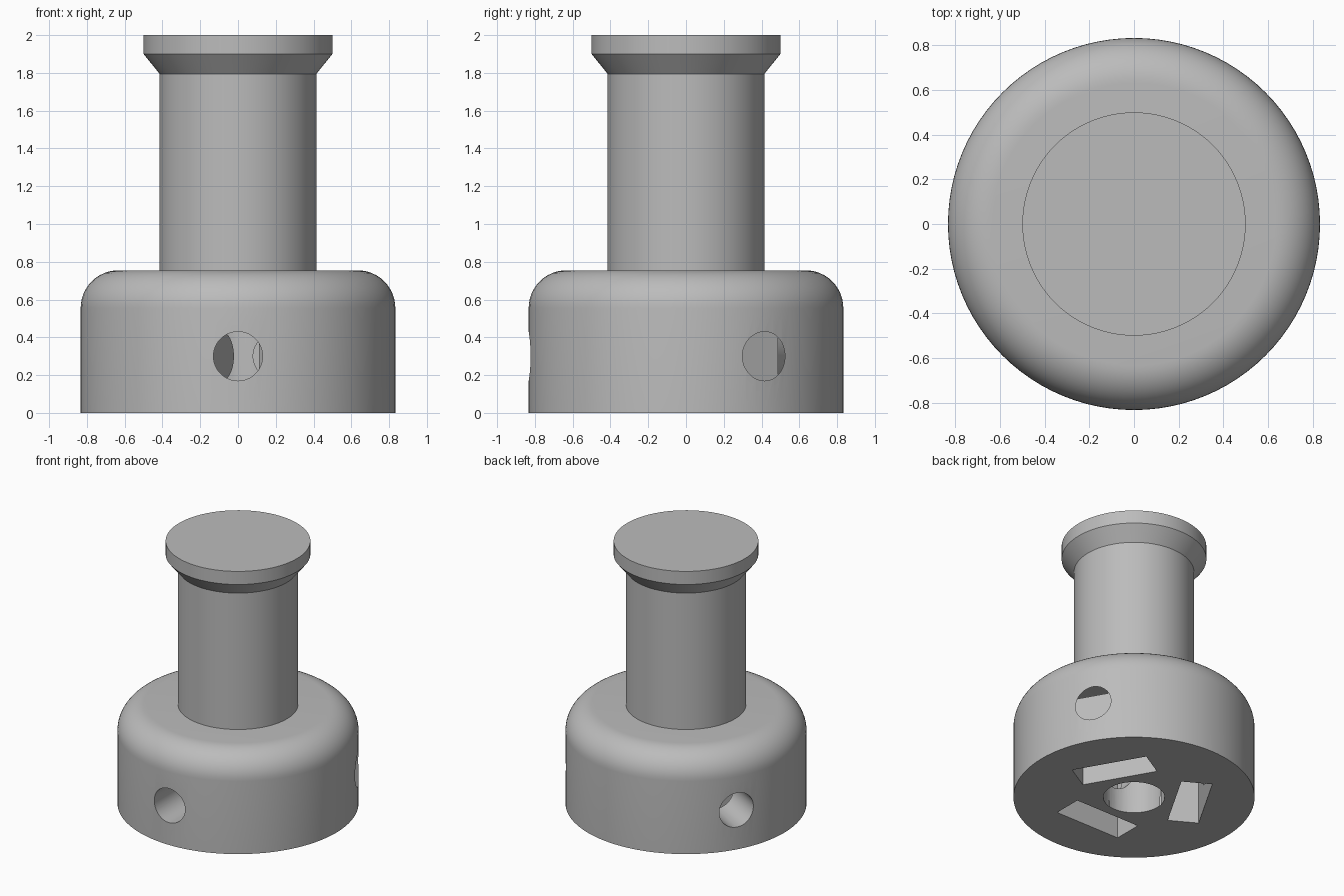
import bpy
import bmesh
from math import cos, sin, pi, radians
from mathutils import Matrix, Vector

cube = bpy.data.objects.get("Cube")
if cube:
    bpy.data.objects.remove(cube, do_unlink=True)

# One plain metal colour
METAL = (0.5, 0.5, 0.5, 1.0)
metal = bpy.data.materials.new("grey metal")
metal.use_nodes = True
metal.diffuse_color = METAL
metal.node_tree.nodes["Principled BSDF"].inputs["Base Color"].default_value = METAL


def add_object(name, bm):
    bmesh.ops.recalc_face_normals(bm, faces=bm.faces)
    mesh = bpy.data.meshes.new(name)
    bm.to_mesh(mesh)
    bm.free()
    mesh.materials.append(metal)
    obj = bpy.data.objects.new(name, mesh)
    bpy.context.collection.objects.link(obj)
    return obj


def lathe(name, profile, steps=96):
    """Spin an (r, z) profile around z; ends on the axis close it."""
    bm = bmesh.new()
    verts = [bm.verts.new((r, 0, z)) for r, z in profile]
    edges = [bm.edges.new(pair) for pair in zip(verts, verts[1:])]
    bmesh.ops.spin(bm, geom=verts + edges, cent=(0, 0, 0), axis=(0, 0, 1),
                   angle=2 * pi, steps=steps, use_merge=True)
    bmesh.ops.remove_doubles(bm, verts=bm.verts, dist=1e-5)
    return add_object(name, bm)


def cylinder_cutter(name, radius, depth, matrix):
    bm = bmesh.new()
    bmesh.ops.create_cone(bm, cap_ends=True, segments=64, radius1=radius,
                          radius2=radius, depth=depth, matrix=matrix)
    return add_object(name, bm)


def box_cutter(name, size, matrix):
    bm = bmesh.new()
    bmesh.ops.create_cube(bm, size=1, matrix=matrix @ Matrix.Diagonal((*size, 1)))
    return add_object(name, bm)


def shade(obj):
    bpy.ops.object.select_all(action='DESELECT')
    obj.select_set(True)
    bpy.context.view_layer.objects.active = obj
    bpy.ops.object.shade_smooth_by_angle(angle=radians(30))


# Base: wide drum with a rounded shoulder
R, H, FILLET = 0.833, 0.755, 0.2
shoulder = [(R - FILLET + FILLET * cos(a), H - FILLET + FILLET * sin(a))
            for a in (pi / 2 * i / 12 for i in range(13))]
base = lathe("base", [(0, 0), (R, 0)] + shoulder + [(0, H)])

# Cutters: central bore, then a radial hole and a slot at every third of a turn
DEPTH = 0.56
cutters = [cylinder_cutter("bore_cutter", 0.212, 2 * DEPTH, Matrix())]
for i, angle in enumerate((-90, 30, 150)):
    turn = Matrix.Rotation(radians(angle), 4, 'Z')
    along = turn @ Matrix.Translation(Vector((0.55, 0, 0.3))) @ Matrix.Rotation(pi / 2, 4, 'Y')
    cutters.append(cylinder_cutter(f"radial_hole_cutter_{i}", 0.13, 0.9, along))
    cutters.append(box_cutter(f"slot_cutter_{i}", (0.217, 0.545, 2 * DEPTH),
                              turn @ Matrix.Translation(Vector((0.393, 0, 0)))))

for cutter in cutters:
    cutter.hide_render = True
    mod = base.modifiers.new(cutter.name, 'BOOLEAN')
    mod.operation = 'DIFFERENCE'
    mod.solver = 'EXACT'
    mod.object = cutter

# Bake the cuts and drop the cutters
evaluated = base.evaluated_get(bpy.context.evaluated_depsgraph_get())
cut_mesh = bpy.data.meshes.new_from_object(evaluated)
base.modifiers.clear()
base.data = cut_mesh
for cutter in cutters:
    bpy.data.objects.remove(cutter, do_unlink=True)
shade(base)

# Spindle: straight shaft with a flared cap
spindle = lathe("spindle", [(0.415, H), (0.415, 1.795), (0.5, 1.9), (0.5, 2), (0, 2)])
shade(spindle)
